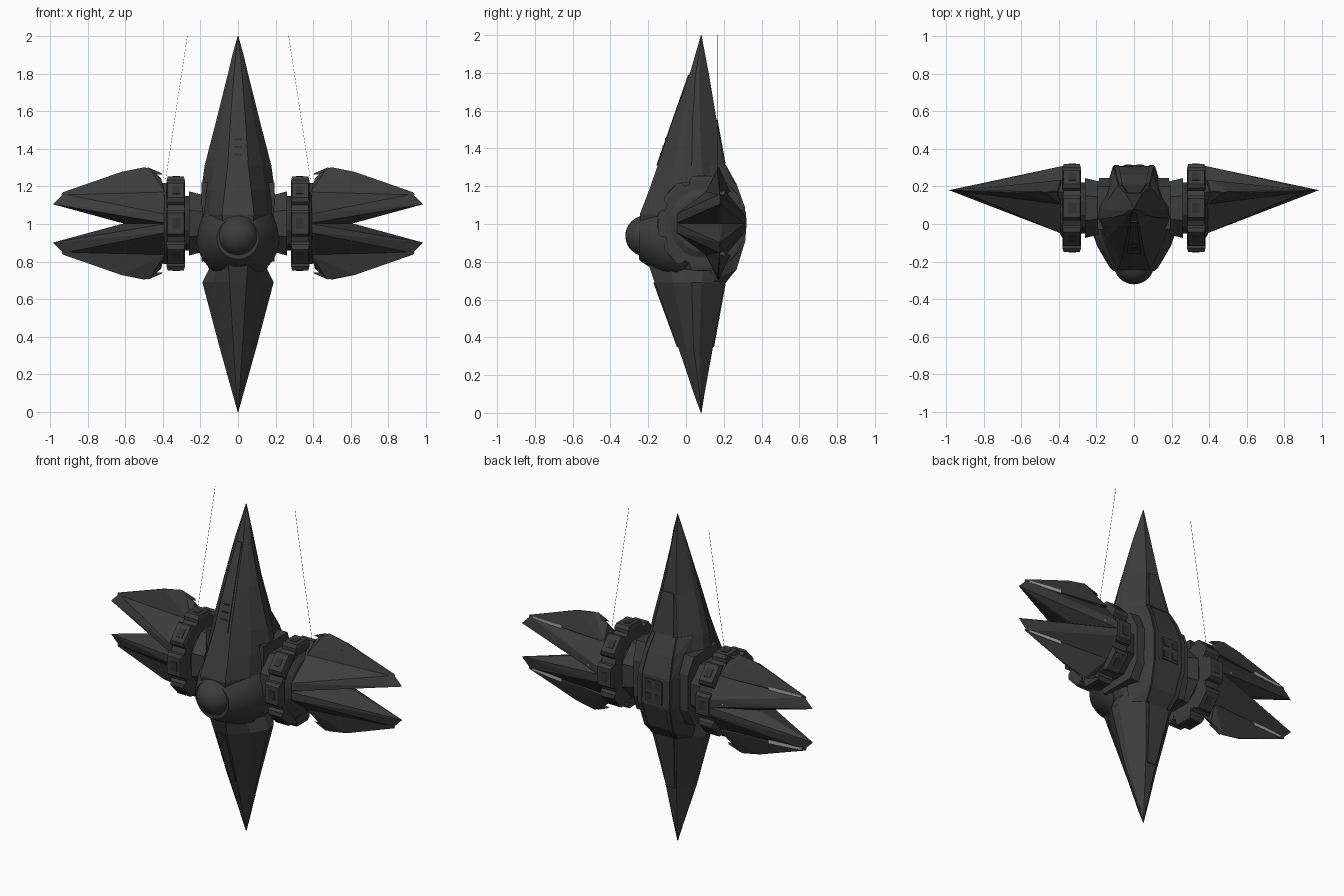
import bpy, bmesh, math
from mathutils import Vector, Matrix

if "Cube" in bpy.data.objects:
    bpy.data.objects.remove(bpy.data.objects["Cube"])


def material(name, v):
    m = bpy.data.materials.new(name)
    m.diffuse_color = (v, v, v, 1)
    m.use_nodes = True
    m.node_tree.nodes["Principled BSDF"].inputs["Base Color"].default_value = m.diffuse_color
    return m


HULL = material("charcoal hull", 0.046)
DARK = material("dark recess", 0.032)
LIGHT = material("pale light strip", 0.4)
CZ = 1.003  # height of the wing axis


def finish(bm, name, mat, smooth=None):
    bmesh.ops.recalc_face_normals(bm, faces=bm.faces[:])
    me = bpy.data.meshes.new(name)
    bm.to_mesh(me)
    bm.free()
    me.materials.append(mat)
    ob = bpy.data.objects.new(name, me)
    bpy.context.collection.objects.link(ob)
    if smooth:
        bpy.context.view_layer.objects.active = ob
        ob.select_set(True)
        bpy.ops.object.shade_smooth_by_angle(angle=math.radians(smooth))
        ob.select_set(False)
    return ob


def solid(name, pts, mat=HULL, sx=1, sz=1):
    """Convex faceted solid around points, optionally mirrored in x and about the wing axis."""
    bm = bmesh.new()
    for x, y, z in pts:
        bm.verts.new((x * sx, y, z if sz > 0 else 2 * CZ - z))
    bmesh.ops.convex_hull(bm, input=bm.verts[:])
    bmesh.ops.delete(bm, geom=[v for v in bm.verts if not v.link_faces], context='VERTS')
    return finish(bm, name, mat)


def box(x0, x1, y0, y1, z0, z1):
    return [(x, y, z) for x in (x0, x1) for y in (y0, y1) for z in (z0, z1)]


def loft(name, rings, mat=HULL, smooth=None):
    bm = bmesh.new()
    rows = [[bm.verts.new(p) for p in r] for r in rings]
    n = len(rows[0])
    for a, b in zip(rows, rows[1:]):
        for i in range(n):
            bm.faces.new((a[i], a[(i + 1) % n], b[(i + 1) % n], b[i]))
    bm.faces.new(rows[0])
    bm.faces.new(rows[-1])
    return finish(bm, name, mat, smooth)


# Main spindle hull: z, front y, strip half width, half width, widest y, back y, back half width
stations = [
    (0.00, .079, .001, .002, .08, .082, .001),
    (0.10, .042, .008, .030, .072, .098, .010),
    (0.35, -.042, .024, .100, .04, .143, .035),
    (0.69, -.166, .045, .190, .03, .205, .085),
    (0.76, -.190, .050, .155, .03, .225, .090),
    (0.86, -.215, .060, .195, .02, .235, .100),
    (1.05, -.245, .085, .200, .02, .240, .100),
    (1.18, -.195, .070, .195, .03, .240, .100),
    (1.31, -.150, .055, .178, .03, .205, .085),
    (1.55, -.070, .040, .116, .035, .162, .045),
    (1.79, .018, .022, .056, .05, .122, .020),
    (1.90, .050, .012, .030, .07, .101, .010),
    (2.00, .079, .001, .002, .08, .082, .001),
]
rings = []
for z, yf, wf, w, ym, yb, wb in stations:
    half = [(wf, yf), (wf + (w - wf) * .6, yf + (ym - yf) * .5), (w, ym),
            (w * .96, ym + (yb - ym) * .3), (wb, yb)]
    rings.append([(x, y, z) for x, y in half] + [(-x, y, z) for x, y in reversed(half)])
loft("spindle_hull", rings)

# Raised spine strips down the front of the hull
for nm, (a, b) in {"lower_spine": (2, 3), "upper_spine": (8, 10)}.items():
    pts = []
    for s in (stations[a], stations[b]):
        for sx in (-1, 1):
            pts += [(sx * s[2] * .7, s[1] - .007, s[0]), (sx * s[2] * .7, s[1] + .02, s[0])]
    solid(nm, pts)
for i, z in enumerate((1.37, 1.41, 1.45)):
    y = -.15 + (z - 1.31) * .35
    solid(f"spine_slot_{i}", box(-.022, .022, y - .009, y + .01, z - .006, z + .006), DARK)


# Nose fairing and dome, turned round the y axis
def lathe(name, prof, cz, n=40, smooth=35):
    loft(name, [[(r * math.cos(2 * math.pi * i / n), y, cz + r * math.sin(2 * math.pi * i / n))
                 for i in range(n)] for r, y in prof], HULL, smooth)


lathe("nose_fairing", [(.18, .08), (.215, 0), (.22, -.05), (.195, -.12), (.16, -.18),
                       (.13, -.23), (.112, -.25)], .925)
bm = bmesh.new()
bmesh.ops.create_uvsphere(bm, u_segments=32, v_segments=20, radius=.108,
                          matrix=Matrix.Translation((0, -.213, .937)))
finish(bm, "nose_dome", HULL, 40)

# Back hump, tapering into the hull at both ends, with a raised frame and hatch
hump = [(.207, 1.31, .085), (.262, 1.21, .10), (.306, 1.09, .112), (.308, .91, .112),
        (.262, .76, .10), (.205, .69, .085)]
pts = []
for y, z, w in hump:
    for s in (-1, 1):
        pts += [(s * w, y, z), (s * (w + .055), .13, z)]
solid("back_hump", pts)
for s in (-1, 1):
    for (y0, z0, w0), (y1, z1, w1) in zip(hump, hump[1:]):
        solid("hump_frame", [(s * w * k, y + d, z) for y, z, w in ((y0, z0, w0), (y1, z1, w1))
                             for k in (.72, .95) for d in (-.01, .006)])
solid("back_hatch", box(-.055, .055, .30, .314, .93, 1.07))
for s in (-1, 1):
    for z in (.965, 1.035):
        solid("hatch_vent", box(s * .012, s * .045, .31, .317, z - .02, z + .02), DARK)
# Long raised panels on the back, above and below the hump
for a, b in ((3, 2), (8, 9)):
    A, B = stations[a], stations[b]
    solid("back_panel", [(s * q[6] * .75, q[5] + d, q[0]) for q in (A, B) for s in (-1, 1)
                         for d in (-.02, .006)])

SQ = .935  # ring is slightly squashed in depth


# Prism along x with n sides round the wing axis
def disc(name, x0, x1, r0, r1, n, sx, mat=HULL, cy=.085):
    ang = [2 * math.pi * (i + .5) / n for i in range(n)]
    solid(name, [(x, cy + SQ * r * math.cos(a), CZ + r * math.sin(a))
                 for x, r in ((x0, r0), (x1, r1)) for a in ang], mat, sx)


for sx in (-1, 1):
    # Hub between hull and ring
    solid("hub_block", box(.10, .195, -.03, .20, .80, 1.22)
          + box(.10, .185, .20, .245, .90, 1.12), HULL, sx)
    disc("hub_collar", .19, .262, .165, .185, 8, sx)
    disc("hub_neck", .25, .30, .15, .15, 12, sx, DARK)
    # Rotating ring with lugs
    disc("ring_core", .285, .375, .225, .225, 16, sx)
    disc("ring_cap", .365, .395, .20, .15, 16, sx)
    for k in range(8):
        rot = Matrix.Diagonal((1, SQ, 1)) @ Matrix.Rotation(k * math.pi / 4, 3, 'X')
        c = Vector((0, .085, CZ))
        lug = [(x, s * t, r) for s in (-1, 1) for x, t, r in (
            (.283, .07, .19), (.38, .07, .19), (.283, .07, .23), (.38, .07, .23),
            (.288, .055, .25), (.375, .055, .25))]
        solid("ring_lug", [c + rot @ Vector(p) for p in lug], HULL, sx)
        slot = box(.31, .35, -.028, .028, .24, .253)
        solid("lug_slot", [c + rot @ Vector(p) for p in slot], DARK, sx)

    # Wing prongs, fins, barbs and light strips
    for sz in (1, -1):
        solid("wing_prong", [
            (.375, -.055, CZ), (.375, -.055, 1.05), (.375, .31, CZ), (.375, .31, 1.05),
            (.375, .17, 1.22), (.61, .17, CZ), (.61, .19, CZ), (.82, .155, 1.115),
            (.82, .20, 1.115), (.985, .18, 1.105), (.93, .18, 1.16)], HULL, sx, sz)
        solid("wing_fin", [
            (.41, .168, 1.245), (.41, .172, 1.245), (.47, .166, 1.295), (.50, .174, 1.302),
            (.62, .166, 1.278), (.62, .174, 1.278), (.935, .178, 1.168), (.94, .175, 1.155),
            (.39, .235, 1.17), (.39, .105, 1.17)], HULL, sx, sz)
        solid("fin_barb", [(.40, .166, 1.265), (.41, .174, 1.272), (.48, .166, 1.302),
                           (.52, .18, 1.26), (.52, .16, 1.26)], HULL, sx, sz)
        solid("light_strip", [(x, y + d, z + h) for x, y, z in
                              ((.70, .199, 1.166), (.91, .181, 1.160))
                              for d in (-.005, .004) for h in (-.010, .010)], LIGHT, sx, sz)
        solid("fin_plate", [(x, y, z) for x, z in ((.45, 1.21), (.62, 1.20), (.60, 1.235), (.46, 1.25))
                            for y in (.150, .190)], HULL, sx, sz)
    solid("small_light", box(.42, .46, .286, .294, 1.03, 1.038), LIGHT, sx)

    # Hair-thin aerial
    solid("aerial", [(x + d, .165 + e, z) for x, z in ((.385, 1.24), (.27, 2.0))
                     for d in (-.0006, .0006) for e in (-.0006, .0006)], HULL, sx)
